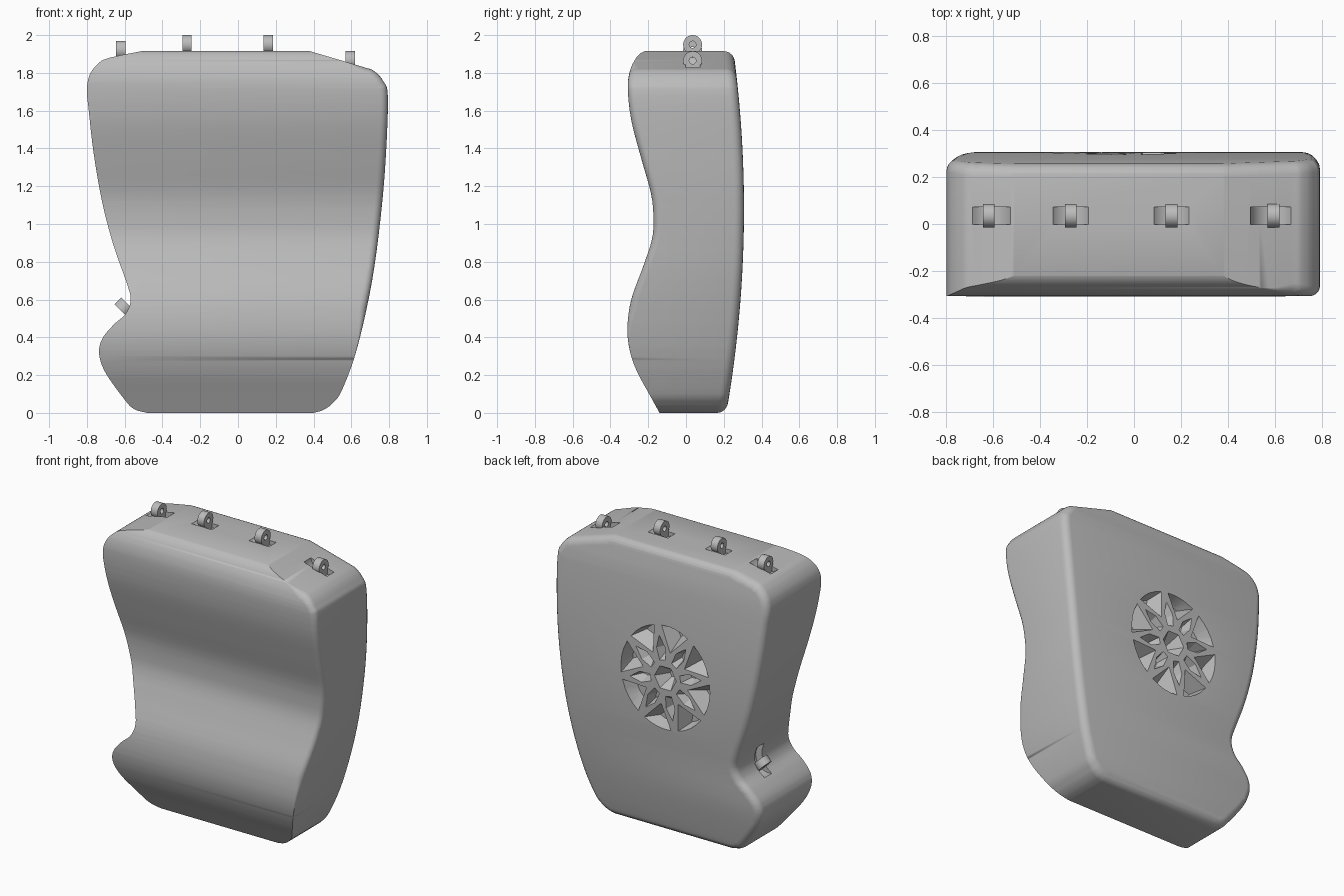
import bpy, bmesh
from math import sin, cos, pi, radians, atan2
from mathutils import Vector, Matrix

cube = bpy.data.objects.get("Cube")
if cube:
    bpy.data.objects.remove(cube, do_unlink=True)

TOP = 1.915
HOOK_Y = 0.035

grey = bpy.data.materials.new("plain_grey")
grey.use_nodes = True
colour = (0.5, 0.5, 0.5, 1)
grey.diffuse_color = colour
grey.node_tree.nodes["Principled BSDF"].inputs["Base Color"].default_value = colour


def make(name, bm):
    bmesh.ops.recalc_face_normals(bm, faces=bm.faces)
    mesh = bpy.data.meshes.new(name)
    bm.to_mesh(mesh)
    bm.free()
    mesh.materials.append(grey)
    ob = bpy.data.objects.new(name, mesh)
    bpy.context.collection.objects.link(ob)
    return ob


def activate(ob):
    bpy.ops.object.select_all(action='DESELECT')
    ob.select_set(True)
    bpy.context.view_layer.objects.active = ob


def spline(points, steps=5):
    """Smooth open curve through the points."""
    p = [Vector(q) for q in points]
    p = [p[0]] + p + [p[-1]]
    out = []
    for a, b, c, d in zip(p, p[1:], p[2:], p[3:]):
        for i in range(steps):
            t = i / steps
            out.append(0.5 * (2 * b + (c - a) * t + (2 * a - 5 * b + 4 * c - d) * t * t
                              + (3 * b - a - 3 * c + d) * t ** 3))
    return out + [p[-1]]


def loft(bm, rings):
    """Closed skin through rings with equal point counts, capped at both ends."""
    vs = [[bm.verts.new(co) for co in r] for r in rings]
    n = len(vs[0])
    for a, b in zip(vs, vs[1:]):
        for i in range(n):
            j = (i + 1) % n
            bm.faces.new((a[i], a[j], b[j], b[i]))
    bm.faces.new(vs[0][::-1])
    bm.faces.new(vs[-1])


# Front outline (x, z): right side upwards, left side downwards
right_side = spline([(-.48, 0), (-.55, .02), (-.60, .07), (-.70, .21), (-.735, .31),
                     (-.72, .39), (-.66, .465), (-.595, .525), (-.568, .60), (-.59, .69),
                     (-.66, .89), (-.72, 1.12), (-.765, 1.38), (-.79, 1.6), (-.80, 1.71),
                     (-.785, 1.79), (-.74, 1.85), (-.68, 1.88), (-.51, TOP)])
left_side = spline([(.38, TOP), (.65, 1.835), (.72, 1.81), (.77, 1.755), (.793, 1.68),
                    (.785, 1.4), (.76, 1.08), (.71, .7), (.63, .34), (.55, .12),
                    (.50, .05), (.45, .015), (.40, 0)])
outline = [Vector((p.x, min(max(p.y, 0), TOP))) for p in right_side + left_side]

# Wavy front profile (z, y) and gently bowed back
wave = spline([(0, -.14), (.1, -.195), (.22, -.26), (.33, -.298), (.45, -.31), (.6, -.29),
               (.78, -.225), (.92, -.18), (1.03, -.172), (1.16, -.185), (1.34, -.235),
               (1.55, -.29), (1.72, -.308), (1.81, -.297), (1.87, -.27), (1.9, -.245),
               (TOP, -.22)], 4)


def front_y(z):
    for a, b in zip(wave, wave[1:]):
        if z <= b.x:
            return a.y + (b.y - a.y) * max(z - a.x, 0) / (b.x - a.x)
    return wave[-1].y


def back_y(z):
    return .307 - .08 * (z - 1.08) ** 2


def inset_ring(y_side, radius, angle):
    """Outline moved inwards along a quarter-round edge."""
    ring = []
    n = len(outline)
    for i, p in enumerate(outline):
        t = (outline[(i + 1) % n] - outline[i - 1]).normalized()
        inward = Vector((t.y, -t.x))
        r = radius(p)
        q = p + inward * r * (1 - cos(angle))
        ring.append((q.x, y_side * (1 - r * (1 - sin(angle))), q.y))
    return ring


def front_round(p):
    # Only the left front edge is rounded, fading out low down
    return .04 * min(max((p.x - .58) / .1, 0), 1) * min(max((p.y - .3) / .25, 0), 1)


def back_round(p):
    return .05


# Body: flat slab, sliced in height, then shaped front and back
steps = 5
rings = [inset_ring(-1, front_round, pi / 2 * (1 - k / steps)) for k in range(steps + 1)]
rings += [inset_ring(1, back_round, pi / 2 * k / steps) for k in range(steps + 1)]
bm = bmesh.new()
loft(bm, rings)
bmesh.ops.remove_doubles(bm, verts=bm.verts, dist=1e-5)
for w in wave[1:-1]:
    bmesh.ops.bisect_plane(bm, geom=bm.verts[:] + bm.edges[:] + bm.faces[:], dist=1e-5,
                           plane_co=(0, 0, w.x), plane_no=(0, 0, 1))
for v in bm.verts:
    v.co.y = front_y(v.co.z) + v.co.y + 1 if v.co.y < 0 else back_y(v.co.z) + v.co.y - 1
body = make("body", bm)

# Hooks: x, z of the eye centre and tilt about the depth axis
hooks = [(-.62, 1.92, 0), (-.27, 1.95, 0), (.16, 1.95, 0), (.595, 1.865, 0),
         (-.60, .558, -pi / 4)]

# Cutters: scooped slots below the hooks
cut = bmesh.new()
for x, z, tilt in hooks:
    place = Matrix.Translation((x, HOOK_Y, z)) @ Matrix.Rotation(tilt, 4, 'Y')
    scoop = place @ Matrix.Translation((0, 0, .03)) @ Matrix.Rotation(pi / 2, 4, 'X')
    bmesh.ops.create_cone(cut, cap_ends=True, segments=32, radius1=.1, radius2=.1,
                          depth=.076, matrix=scoop)


# Cutters: faceted rosette in the back
def cell(points, floor=.21, shrink=.4):
    mid = sum((Vector(p) for p in points), Vector((0, 0))) / len(points)
    rings = []
    for y, s in ((.31, 1), (floor, shrink)):
        ring = [mid + (Vector(p) - mid) * s for p in points]
        rings.append([(-.06 + .335 * q.x, y, 1.09 + .355 * q.y) for q in ring])
    loft(cut, rings)


def polar(r, a):
    return (r * cos(a), r * sin(a))


petals = 8
step = 2 * pi / petals
for k in range(petals):
    a = k * step + .2
    cell([polar(.5, a)] + [polar(1, a + step * f) for f in (-.42, -.2, 0, .2, .42)])
    b = a + step / 2
    cell([polar(.34, b - .2), polar(.34, b + .2), polar(.58, b + .18),
          polar(.82, b), polar(.58, b - .18)], .24)
cell([polar(.25, k * pi / 3) for k in range(6)], .22, .3)
cutter = make("recess_cutter", cut)
cutter.hide_render = True

mod = body.modifiers.new("recesses", 'BOOLEAN')
mod.operation = 'DIFFERENCE'
mod.solver = 'EXACT'
mod.object = cutter
activate(body)
bpy.ops.object.modifier_apply(modifier=mod.name)
bpy.data.objects.remove(cutter, do_unlink=True)
activate(body)
bpy.ops.object.shade_smooth_by_angle(angle=radians(28))

# Hook eyes: flat rings with a small hole and a foot sunk in the slot
for number, (x, z, tilt) in enumerate(hooks, 1):
    bm = bmesh.new()
    seg = 32
    profile = [(.05, -.025), (.05, .025), (.018, .025), (.018, -.025)]
    loops = [[bm.verts.new((h, r * cos(2 * pi * i / seg), r * sin(2 * pi * i / seg)))
              for r, h in profile] for i in range(seg)]
    for i in range(seg):
        a, b = loops[i], loops[(i + 1) % seg]
        for j in range(4):
            m = (j + 1) % 4
            bm.faces.new((a[j], a[m], b[m], b[j]))
    bmesh.ops.create_cube(bm, size=1, matrix=Matrix.Translation((0, 0, -.055))
                          @ Matrix.Diagonal((.05, .076, .06, 1)))
    hook = make("hook_eye_%d" % number, bm)
    hook.matrix_world = Matrix.Translation((x, HOOK_Y, z)) @ Matrix.Rotation(tilt, 4, 'Y')
    activate(hook)
    bpy.ops.object.shade_smooth_by_angle(angle=radians(30))
